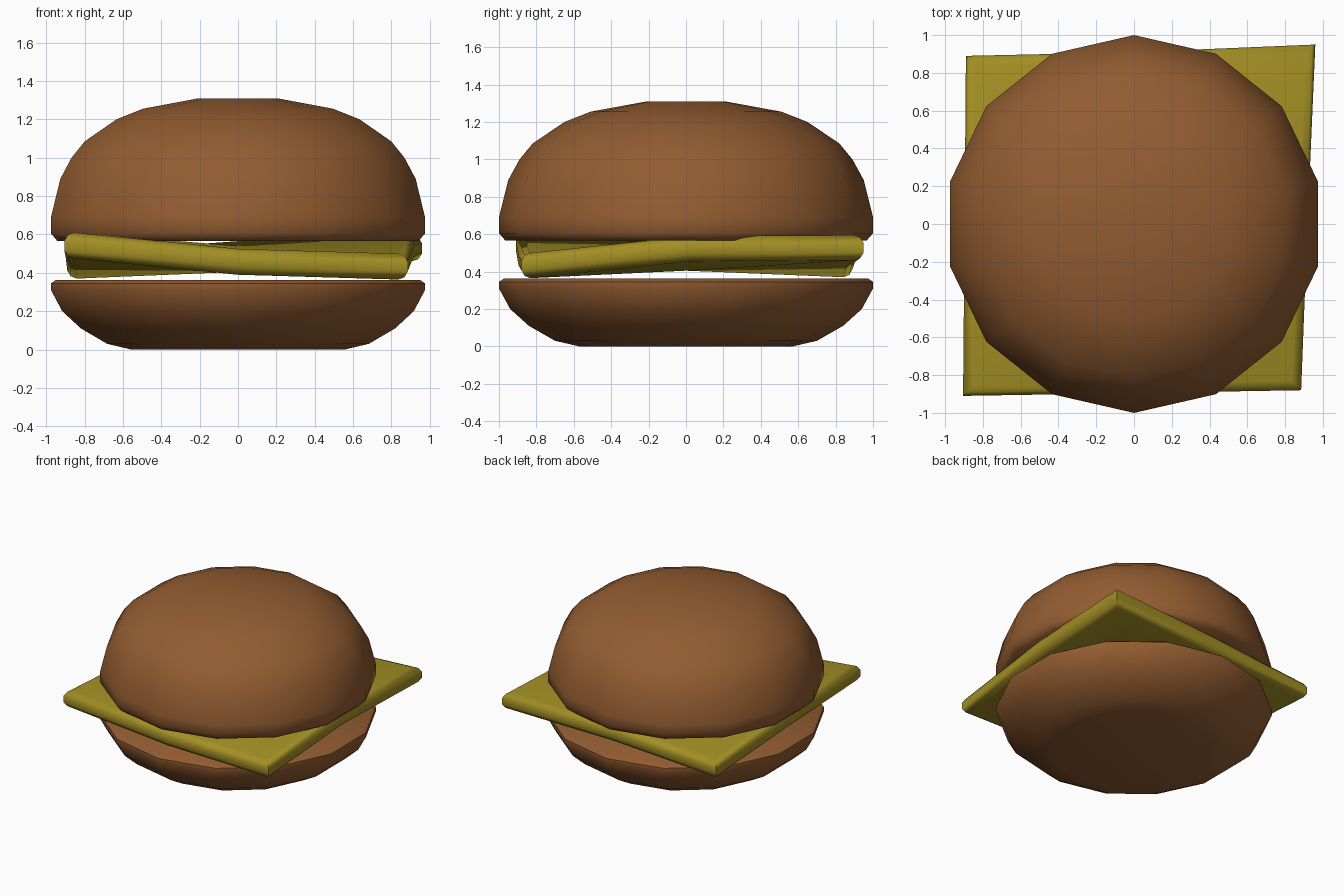
import bpy, math

if "Cube" in bpy.data.objects:
    bpy.data.objects.remove(bpy.data.objects["Cube"])

def material(name, rgb):
    m = bpy.data.materials.new(name)
    m.diffuse_color = (*rgb, 1)
    m.use_nodes = True
    m.node_tree.nodes["Principled BSDF"].inputs["Base Color"].default_value = m.diffuse_color
    return m

bun_brown = material("bun brown", (0.29, 0.108, 0.031))
cheese_yellow = material("cheese yellow", (0.365, 0.275, 0.018))

def make(name, verts, faces, mat, angle):
    me = bpy.data.meshes.new(name)
    me.from_pydata(verts, [], faces)
    me.materials.append(mat)
    ob = bpy.data.objects.new(name, me)
    bpy.context.collection.objects.link(ob)
    bpy.ops.object.select_all(action='DESELECT')
    ob.select_set(True)
    bpy.context.view_layer.objects.active = ob
    bpy.ops.object.shade_smooth_by_angle(angle=math.radians(angle))
    return ob

def bridge(rings, n):
    # side faces between stacked rings, listed bottom to top
    return [(k*n + i, k*n + (i+1) % n, (k+1)*n + (i+1) % n, (k+1)*n + i)
            for k in range(rings - 1) for i in range(n)]

def lathe(name, profile, n=14):
    verts = [(r*math.cos(math.pi/2 + 2*math.pi*i/n),
              r*math.sin(math.pi/2 + 2*math.pi*i/n), z)
             for r, z in profile for i in range(n)]
    last = (len(profile) - 1)*n
    faces = bridge(len(profile), n)
    faces += [tuple(reversed(range(n))), tuple(range(last, last + n))]
    return make(name, verts, faces, bun_brown, 50)

# Buns
lathe("bottom_bun", [(.57, 0), (.70, .03), (.84, .11), (.94, .20),
                     (1, .31), (1, .345), (.975, .362)])
lathe("top_bun", [(.965, .565), (1, .605), (1, .69), (.95, .89), (.89, 1.0),
                  (.82, 1.085), (.65, 1.20), (.51, 1.255), (.21, 1.31)])

# Cheese slice: square outline with two drooping corners, underside heights
outline = [(-.905, -.91, .475), (0, -.895, .39), (.885, -.88, .365),
           (.92, .03, .455), (.96, .95, .46), (0, .91, .43),
           (-.89, .89, .37), (-.897, 0, .43)]
# rounded rim: inset and height above the underside
rim = [(.055, 0), (.02, .012), (0, .042), (0, .093), (.02, .123), (.055, .135)]
verts = [(x*(1 - s), y*(1 - s), z + h) for s, h in rim for x, y, z in outline]
faces = bridge(len(rim), 8)
low, high, top = len(verts), len(verts) + 1, 8*(len(rim) - 1)
verts += [(0, 0, .405), (0, 0, .54)]
for c in (0, 2, 4, 6):
    a, b = (c - 1) % 8, (c + 1) % 8
    faces += [(low, b, c, a), (high, top + a, top + c, top + b)]
make("cheese_slice", verts, faces, cheese_yellow, 50)
